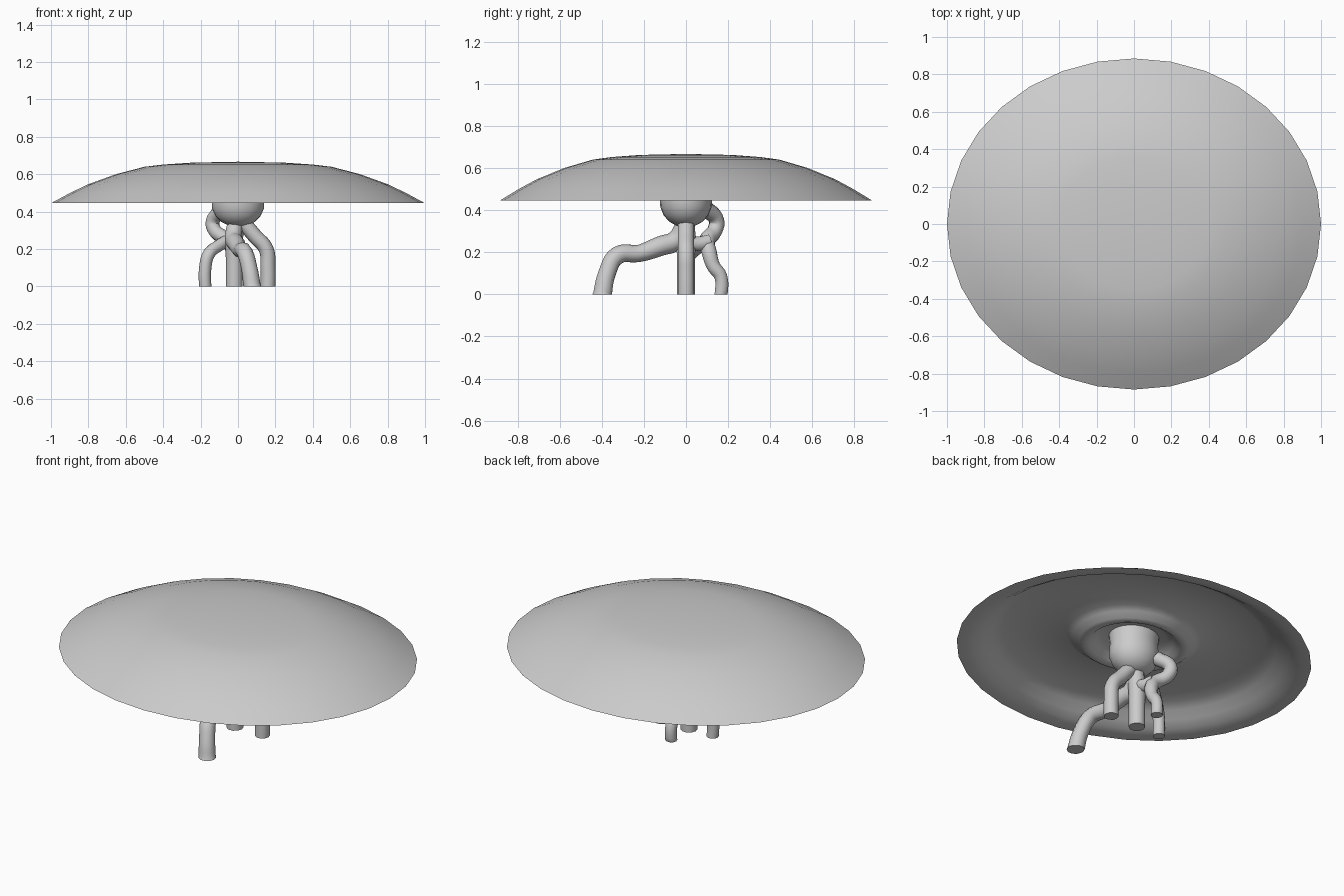
import bpy, bmesh, math

if "Cube" in bpy.data.objects:
    bpy.data.objects.remove(bpy.data.objects["Cube"])

YS = 0.885  # everything round is slightly narrower front to back


def finish(obj, angle=45):
    bpy.ops.object.select_all(action='DESELECT')
    obj.select_set(True)
    bpy.context.view_layer.objects.active = obj
    bpy.ops.object.shade_smooth_by_angle(angle=math.radians(angle))


def lathe(name, profile, segs=32):
    """Revolve a (radius, z) profile into an oval surface."""
    bm = bmesh.new()
    rings = []
    for r, z in profile:
        if r == 0:
            rings.append([bm.verts.new((0, 0, z))] * segs)
        else:
            rings.append([bm.verts.new((r * math.cos(2 * math.pi * i / segs),
                                        YS * r * math.sin(2 * math.pi * i / segs), z))
                          for i in range(segs)])
    for a, b in zip(rings, rings[1:]):
        for i in range(segs):
            j = (i + 1) % segs
            bm.faces.new(list(dict.fromkeys((a[i], a[j], b[j], b[i]))))
    bmesh.ops.recalc_face_normals(bm, faces=bm.faces)
    me = bpy.data.meshes.new(name)
    bm.to_mesh(me)
    bm.free()
    obj = bpy.data.objects.new(name, me)
    bpy.context.collection.objects.link(obj)
    finish(obj)
    return obj


def root(name, points, radius):
    """Round tube through (x, y, z, radius factor) points, cut flat on the floor."""
    cu = bpy.data.curves.new(name + "_path", 'CURVE')
    cu.dimensions = '3D'
    cu.bevel_depth = radius
    cu.bevel_resolution = 3
    cu.resolution_u = 5
    cu.use_fill_caps = True
    sp = cu.splines.new('BEZIER')
    sp.bezier_points.add(len(points) - 1)
    for bp, (x, y, z, f) in zip(sp.bezier_points, points):
        bp.co = (x, y, z)
        bp.radius = f
        bp.handle_left_type = bp.handle_right_type = 'AUTO'
    tmp = bpy.data.objects.new(name + "_path", cu)
    bpy.context.collection.objects.link(tmp)
    deps = bpy.context.evaluated_depsgraph_get()
    me = bpy.data.meshes.new_from_object(tmp.evaluated_get(deps))
    bpy.data.objects.remove(tmp)
    for v in me.vertices:
        v.co.z = max(v.co.z, 0)
    obj = bpy.data.objects.new(name, me)
    bpy.context.collection.objects.link(obj)
    finish(obj, 50)


# canopy: domed top, sharp rim, recessed underside with a ring swelling
lathe("canopy", [
    (0, .667), (.25, .662), (.4, .652), (.5, .64), (.65, .601), (.8, .547), (.9, .499), (1, .445),
    (.95, .447), (.9, .459), (.85, .488), (.8, .522), (.745, .548), (.56, .55),
    (.38, .549), (.345, .53), (.31, .503), (.28, .495), (.25, .505), (.22, .53), (.18, .55), (0, .55)])

# bulb hanging beneath the canopy
lathe("trunk_bulb", [(0, .32), (.05, .326), (.09, .345), (.12, .375), (.138, .415),
                     (.14, .45), (.136, .5), (.142, .555)], 24)

# roots that reach the floor
root("front_root", [(.078, -.4, -.02, 1.1), (.06, -.375, .1, 1.0), (.035, -.325, .185, 1),
                    (.01, -.22, .195, .95), (-.01, -.12, .23, 1.1), (-.025, -.05, .255, 1.1),
                    (-.015, .0, .34, 1)], .043)
root("right_root", [(.16, 0, -.02, 1), (.16, 0, .1, 1), (.15, 0, .2, 1),
                    (.09, 0, .27, 1), (.03, 0, .34, 1)], .04)
root("centre_root", [(-.02, 0, -.02, 1), (-.02, 0, .14, 1), (-.02, 0, .25, 1.05), (-.01, 0, .35, 1)], .045)
root("left_root", [(-.175, 0, -.02, 1), (-.175, 0, .1, 1), (-.155, .01, .175, 1),
                   (-.1, .05, .22, 1), (-.05, .09, .25, 1)], .033)
root("back_root", [(-.02, .166, -.02, .95), (-.02, .165, .085, .95), (-.02, .13, .135, 1),
                   (-.03, .11, .2, 1.1), (-.07, .1, .255, 1.15), (-.125, .135, .3, 1.1),
                   (-.135, .145, .35, 1.1), (-.08, .09, .41, 1.15)], .034)
# short bridge between the back root and the centre
root("bridge_root", [(-.05, .11, .25, 1), (-.03, .05, .24, 1), (-.02, -.02, .27, 1)], .036)
